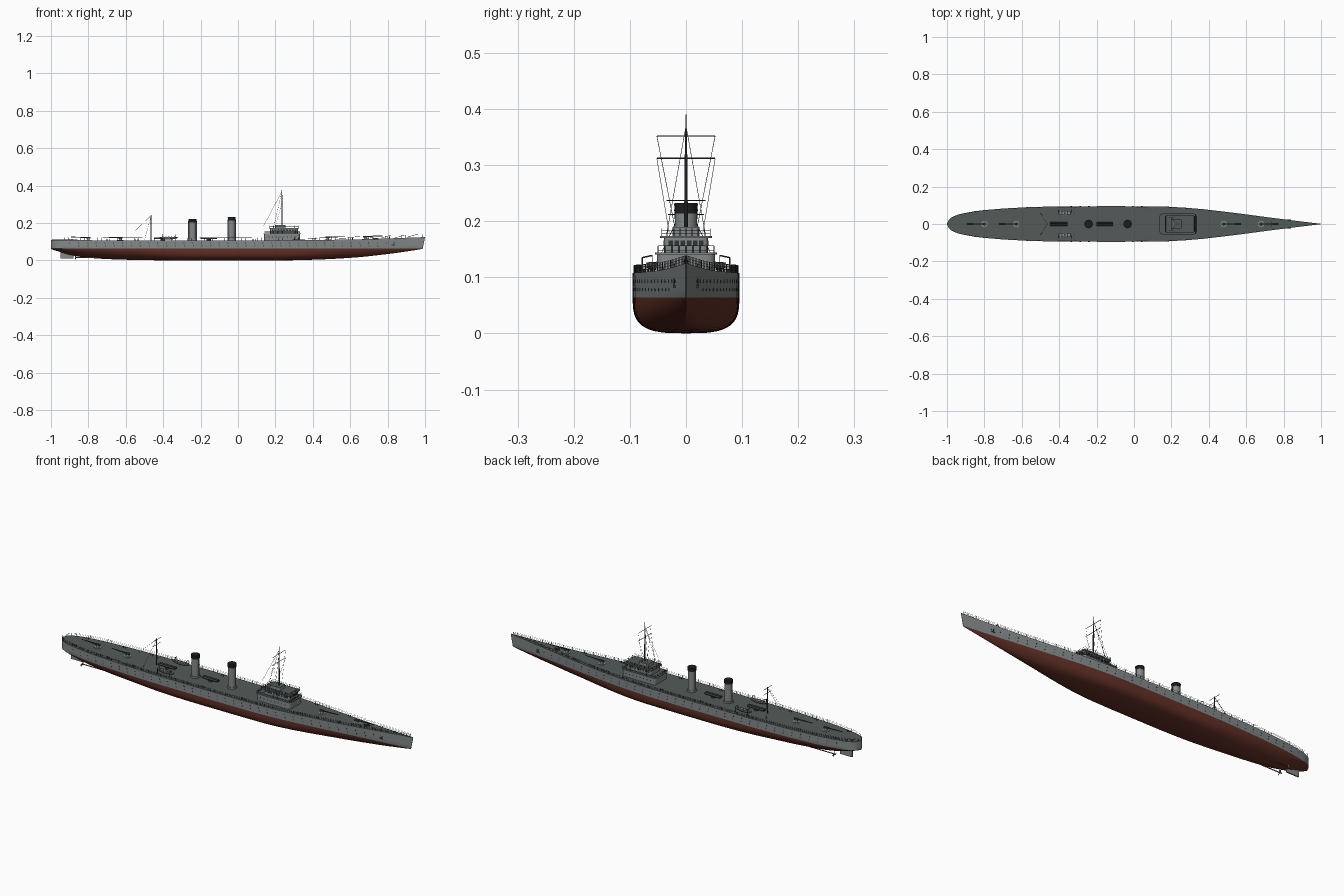
import bpy, bmesh, math
from mathutils import Vector, Matrix

if "Cube" in bpy.data.objects:
    bpy.data.objects.remove(bpy.data.objects["Cube"])


def mat(name, c):
    m = bpy.data.materials.new(name)
    m.diffuse_color = (*c, 1)
    m.use_nodes = True
    m.node_tree.nodes["Principled BSDF"].inputs["Base Color"].default_value = m.diffuse_color
    return m


GREY = mat("hull_grey", (0.23, 0.25, 0.25))
DECK = mat("deck_grey", (0.085, 0.105, 0.10))
RED = mat("antifouling_red", (0.125, 0.030, 0.020))
BLACK = mat("funnel_black", (0.012, 0.012, 0.013))
DARK = mat("dark_metal", (0.045, 0.052, 0.055))
GLASS = mat("window_dark", (0.025, 0.035, 0.04))
BRONZE = mat("propeller_bronze", (0.20, 0.11, 0.04))


def curve(pts):
    """Smooth interpolation through (x, value) points."""
    n = len(pts)
    sl = [(pts[i + 1][1] - pts[i][1]) / (pts[i + 1][0] - pts[i][0]) for i in range(n - 1)]
    tg = [sl[0]] + [0 if a * b <= 0 else 2 * a * b / (a + b) for a, b in zip(sl, sl[1:])] + [sl[-1]]

    def f(x):
        x = min(max(x, pts[0][0]), pts[-1][0])
        i = next(k for k in range(n - 1) if x <= pts[k + 1][0])
        h = pts[i + 1][0] - pts[i][0]
        t = (x - pts[i][0]) / h
        return ((2*t**3 - 3*t*t + 1) * pts[i][1] + (t**3 - 2*t*t + t) * h * tg[i]
                + (3*t*t - 2*t**3) * pts[i + 1][1] + (t**3 - t*t) * h * tg[i + 1])
    return f


half = curve([(-1, 0.002), (-0.99, 0.022), (-0.97, 0.038), (-0.93, 0.053), (-0.8, 0.074), (-0.6, 0.088),
              (-0.4, 0.094), (-0.1, 0.095), (0.15, 0.093), (0.3, 0.085), (0.5, 0.064), (0.7, 0.038), (0.85, 0.019), (1, 0.001)])
keel = curve([(-1, 0.061), (-0.95, 0.045), (-0.9, 0.03), (-0.8, 0.014), (-0.6, 0.004), (-0.3, 0), (0.2, 0),
              (0.4, 0.004), (0.6, 0.014), (0.8, 0.034), (0.92, 0.05), (1, 0.062)])
deck = curve([(-1, 0.109), (-0.4, 0.107), (0.2, 0.108), (0.6, 0.112), (1, 0.125)])
full = curve([(-1, 1.3), (-0.6, 2.0), (-0.2, 3.2), (0.2, 3.2), (0.6, 1.8), (1, 1.1)])
WL = 0.064


def hull_y(x, z):
    w, k = half(x), keel(x)
    wl = w * (1 - 0.12 * max(0, x) ** 2)
    if z >= WL:
        return wl + (w - wl) * (z - WL) / (deck(x) - WL)
    p = full(x)
    s = max(0, (z - k) / (WL - k))
    return wl * (1 - (1 - s) ** p) ** (1 / p)


def finish(name, bm, mats, smooth=True):
    bmesh.ops.recalc_face_normals(bm, faces=bm.faces)
    me = bpy.data.meshes.new(name)
    bm.to_mesh(me)
    bm.free()
    ob = bpy.data.objects.new(name, me)
    bpy.context.collection.objects.link(ob)
    for m in mats if isinstance(mats, (list, tuple)) else [mats]:
        me.materials.append(m)
    if smooth:
        bpy.ops.object.select_all(action='DESELECT')
        ob.select_set(True)
        bpy.context.view_layer.objects.active = ob
        bpy.ops.object.shade_smooth_by_angle(angle=math.radians(35))
    return ob


def rod(bm, a, b, r, n=8, r2=None):
    a, b = Vector(a), Vector(b)
    d = b - a
    m = Matrix.Translation((a + b) / 2) @ d.to_track_quat('Z', 'Y').to_matrix().to_4x4()
    bmesh.ops.create_cone(bm, cap_ends=True, segments=n, radius1=r, radius2=r if r2 is None else r2,
                          depth=d.length, matrix=m)


def box(bm, c, s):
    bmesh.ops.create_cube(bm, size=1, matrix=Matrix.Translation(c) @ Matrix.Diagonal((*s, 1)))


def rails(name, path, h, wires=3, r=0.0006):
    bm = bmesh.new()
    for p in path:
        rod(bm, p, Vector(p) + Vector((0, 0, h)), r, 4)
    for a, b in zip(path, path[1:]):
        for k in range(1, wires + 1):
            up = Vector((0, 0, h * k / wires))
            rod(bm, Vector(a) + up, Vector(b) + up, r * 0.6, 3)
    finish(name, bm, DARK, False)


# hull: lofted stations, coloured by height, with deck on top
bm = bmesh.new()
rows = []
N, LOW, UP = 90, 10, 3
for i in range(N + 1):
    x = -math.cos(math.pi * i / N)
    k, d = keel(x), deck(x)
    zs = [k + (WL - k) * (j / LOW) ** 1.7 for j in range(LOW + 1)] + [WL + (d - WL) * j / UP for j in range(1, UP + 1)]
    side = [(x - 0.012 * max(0, x) ** 8 * (d - z) / 0.06, hull_y(x, z), z) for z in zs]
    ring = [(a, -y, z) for a, y, z in reversed(side)] + side[1:]
    rows.append([bm.verts.new(p) for p in ring])
M = len(rows[0])
for a, b in zip(rows, rows[1:]):
    for j in range(M):
        f = bm.faces.new((a[j], a[(j + 1) % M], b[(j + 1) % M], b[j]))
        f.material_index = 2 if j == M - 1 else (1 if UP <= j < M - 1 - UP else 0)
bm.faces.new(rows[0])
bm.faces.new(rows[-1])
finish("hull", bm, [GREY, RED, DECK])

# portholes, anchors
bm = bmesh.new()
for s in (-1, 1):
    for z, x0, n in ((0.093, -0.9, 38), (0.078, -0.85, 35)):
        for i in range(n):
            x = x0 + i * 0.047
            y = hull_y(x, z)
            rod(bm, (x, s * (y - 0.004), z), (x, s * (y + 0.0007), z), 0.0028, 10)
finish("portholes", bm, GLASS)
bm = bmesh.new()
for s in (-1, 1):
    y = s * hull_y(0.83, 0.09)
    rod(bm, (0.83, y, 0.098), (0.83, y, 0.082), 0.002, 6)
    box(bm, (0.83, y, 0.083), (0.018, 0.005, 0.005))
finish("anchors", bm, DARK)

# rudder, shafts and propellers
bm = bmesh.new()
box(bm, (-0.915, 0, 0.034), (0.07, 0.006, 0.048))
finish("rudder", bm, GREY)
bm = bmesh.new()
for s in (-1, 1):
    rod(bm, (-0.87, s * 0.03, 0.016), (-0.7, s * 0.03, 0.016), 0.0025)
    for k in range(3):
        a = k * 2 * math.pi / 3
        m = (Matrix.Translation((-0.868, s * 0.03, 0.016)) @ Matrix.Rotation(a, 4, 'X')
             @ Matrix.Translation((0, 0, 0.007)) @ Matrix.Rotation(0.5, 4, 'Z') @ Matrix.Diagonal((0.002, 0.008, 0.013, 1)))
        bmesh.ops.create_cube(bm, size=1, matrix=m)
finish("propellers", bm, BRONZE)


# superstructure tiers: rounded slabs with dark tops
def slab(name, x0, x1, hw, z0, z1, r, mats=(GREY, DECK)):
    bm = bmesh.new()
    pts = []
    for cx, cy, a0 in ((x1 - r, hw - r, 0), (x0 + r, hw - r, 90), (x0 + r, r - hw, 180), (x1 - r, r - hw, 270)):
        for k in range(5):
            a = math.radians(a0 + k * 22.5)
            pts.append((cx + r * math.cos(a), cy + r * math.sin(a)))
    lo, hi = [[bm.verts.new((*p, z)) for p in pts] for z in (z0, z1)]
    bm.faces.new(lo)
    bm.faces.new(hi).material_index = 1
    for k in range(len(pts)):
        j = (k + 1) % len(pts)
        bm.faces.new((lo[k], lo[j], hi[j], hi[k]))
    finish(name, bm, mats)


slab("deckhouse", 0.14, 0.332, 0.052, 0.10, 0.141, 0.015)
slab("deckhouse_roof", 0.136, 0.336, 0.055, 0.141, 0.144, 0.016)
slab("bridge", 0.172, 0.32, 0.039, 0.144, 0.170, 0.008)
slab("bridge_roof", 0.165, 0.326, 0.046, 0.170, 0.174, 0.01)
slab("chart_house", 0.198, 0.255, 0.024, 0.174, 0.190, 0.005)
bm = bmesh.new()
for i in range(6):
    box(bm, (0.32, -0.0275 + i * 0.011, 0.161), (0.002, 0.008, 0.010))
for s in (-1, 1):
    for i in range(9):
        box(bm, (0.186 + i * 0.0152, s * 0.039, 0.161), (0.010, 0.002, 0.010))
    for i in range(8):
        rod(bm, (0.165 + i * 0.02, s * 0.05, 0.126), (0.165 + i * 0.02, s * 0.0527, 0.126), 0.003, 10)
finish("bridge_windows", bm, GLASS)


def loop(x0, x1, w, z, n=8):
    c = [(x0, -w), (x1, -w), (x1, w), (x0, w), (x0, -w)]
    return [(a[0] + (b[0] - a[0]) * k / n, a[1] + (b[1] - a[1]) * k / n, z)
            for a, b in zip(c, c[1:]) for k in range(n)] + [(x0, -w, z)]


rails("deckhouse_rail", loop(0.142, 0.33, 0.05, 0.144), 0.012)
rails("bridge_rail", loop(0.17, 0.322, 0.043, 0.174), 0.013)
for s, nm in ((-1, "starboard"), (1, "port")):
    rails("deck_rail_" + nm, [(x, s * max(half(x) - 0.002, 0.001), deck(x))
                              for x in [-0.995 + 1.98 * i / 90 for i in range(91)]], 0.014)

# funnels with black caps, steam pipes and bands
for nm, x, top in (("aft", -0.243, 0.222), ("forward", -0.034, 0.232)):
    bm = bmesh.new()
    rod(bm, (x, 0, 0.10), (x, 0, top - 0.018), 0.0195, 32)
    rod(bm, (x, 0, 0.10), (x, 0, 0.116), 0.023, 32)
    for s in (-1, 1):
        rod(bm, (x + s * 0.021, 0, 0.10), (x + s * 0.021, 0, top - 0.012), 0.002, 8)
    finish("funnel_" + nm, bm, GREY)
    bm = bmesh.new()
    rod(bm, (x, 0, top - 0.018), (x, 0, top), 0.0205, 32)
    rod(bm, (x, 0, top - 0.004), (x, 0, top - 0.001), 0.0215, 32)
    finish("funnel_cap_" + nm, bm, BLACK)

# masts, yards and rigging
bm = bmesh.new()
rod(bm, (0.235, 0, 0.18), (0.235, 0, 0.31), 0.0035, 10, 0.0026)
rod(bm, (0.235, 0, 0.31), (0.235, 0, 0.39), 0.0024, 8, 0.0008)
rod(bm, (-0.465, 0, 0.10), (-0.465, 0, 0.242), 0.003, 10, 0.0015)
for x, z, w in ((0.235, 0.352, 0.052), (0.235, 0.312, 0.052), (-0.465, 0.237, 0.035), (-0.465, 0.212, 0.032)):
    rod(bm, (x, -w, z), (x, w, z), 0.0011, 6)
finish("masts", bm, DARK)
bm = bmesh.new()
rod(bm, (0.235, 0, 0.37), (0.137, 0, 0.185), 0.0006, 4)
rod(bm, (-0.465, 0, 0.24), (-0.565, 0, 0.145), 0.0006, 4)
for s in (-1, 1):
    rod(bm, (0.235, 0, 0.37), (0.19, s * 0.035, 0.174), 0.0006, 4)
    rod(bm, (0.235, s * 0.052, 0.352), (0.235, s * 0.02, 0.19), 0.0005, 4)
    rod(bm, (0.235, s * 0.052, 0.312), (0.20, s * 0.03, 0.18), 0.0005, 4)
    rod(bm, (-0.465, 0, 0.237), (-0.5, s * 0.06, 0.108), 0.0006, 4)
finish("rigging", bm, DARK, False)

# deck guns: light ring, pedestal, shield and barrel
for i, (x, s) in enumerate(((-0.8, -1), (-0.63, -1), (0.48, 1), (0.68, 1))):
    z = deck(x)
    bm = bmesh.new()
    rod(bm, (x, 0, z - 0.002), (x, 0, z + 0.002), 0.017, 24)
    rod(bm, (x, 0, z), (x, 0, z + 0.011), 0.008, 16, 0.005)
    finish(f"gun_mount_{i}", bm, GREY)
    bm = bmesh.new()
    box(bm, (x, 0, z + 0.014), (0.024, 0.008, 0.008))
    rod(bm, (x, 0, z + 0.015), (x + s * 0.092, 0, z + 0.017), 0.0032, 10, 0.0018)
    finish(f"gun_barrel_{i}", bm, DARK)

# torpedo tubes
bm = bmesh.new()
for x0, x1 in ((-0.2, -0.112), (-0.45, -0.355)):
    rod(bm, ((x0 + x1) / 2, 0, 0.105), ((x0 + x1) / 2, 0, 0.114), 0.012, 16)
    for y in (-0.006, 0.006):
        rod(bm, (x0, y, 0.119), (x1, y, 0.119), 0.005, 12)
finish("torpedo_tubes", bm, DARK)

# lifeboats with thwarts and davits
for s, nm in ((-1, "starboard"), (1, "port")):
    bm = bmesh.new()
    bmesh.ops.create_uvsphere(bm, u_segments=20, v_segments=12, radius=1,
                              matrix=Matrix.Translation((-0.37, s * 0.06, 0.126)) @ Matrix.Diagonal((0.05, 0.011, 0.014, 1)))
    bmesh.ops.delete(bm, geom=[v for v in bm.verts if v.co.z > 0.1262], context='VERTS')
    bmesh.ops.holes_fill(bm, edges=bm.edges)
    finish("lifeboat_" + nm, bm, GREY)
    bm = bmesh.new()
    for k in range(5):
        box(bm, (-0.40 + k * 0.015, s * 0.06, 0.1265), (0.006, 0.013, 0.001))
    for x in (-0.405, -0.335):
        rod(bm, (x, s * 0.078, 0.105), (x, s * 0.078, 0.135), 0.0013, 6)
        rod(bm, (x, s * 0.078, 0.135), (x, s * 0.06, 0.139), 0.0013, 6)
        rod(bm, (x, s * 0.06, 0.139), (x, s * 0.06, 0.126), 0.0006, 4)
    finish("davits_" + nm, bm, DARK)

# capstan, bollards and ventilators
bm = bmesh.new()
box(bm, (0.735, 0, 0.117), (0.03, 0.006, 0.006))
box(bm, (0.735, 0, 0.117), (0.006, 0.03, 0.006))
for s in (-1, 1):
    for x in (-0.9, -0.7, -0.55, -0.15, 0.08, 0.4, 0.6, 0.8):
        for dx in (0, 0.012):
            rod(bm, (x + dx, s * (half(x) * 0.82), deck(x)), (x + dx, s * half(x) * 0.82, deck(x) + 0.007), 0.002, 8)
finish("deck_fittings", bm, DARK)
